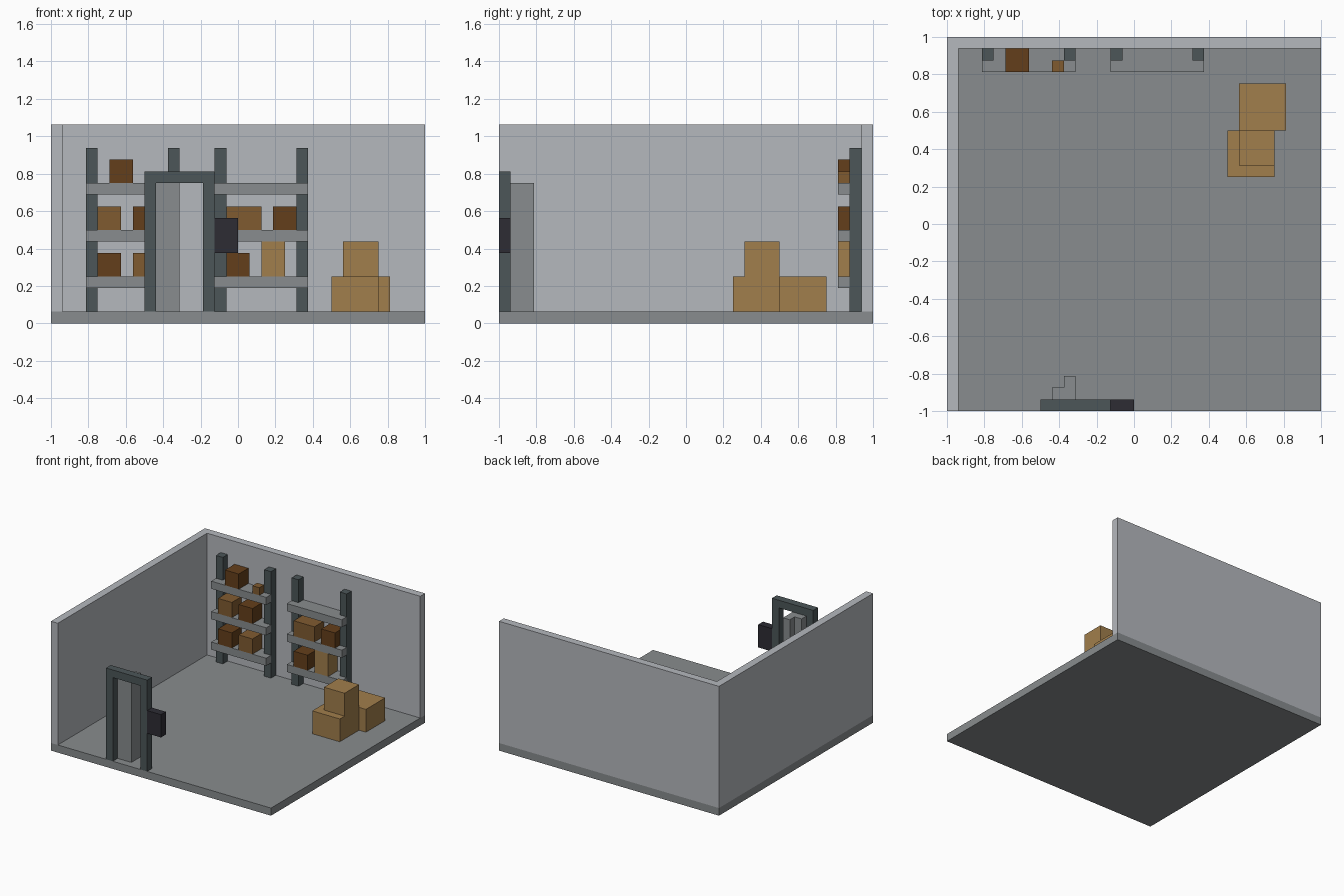
import bpy, bmesh

U = 1 / 16  # grid module: every part sits on a 1/16 unit grid

if "Cube" in bpy.data.objects:
    bpy.data.objects.remove(bpy.data.objects["Cube"], do_unlink=True)


def material(name, hex_colour):
    srgb = [int(hex_colour[i:i + 2], 16) / 255 for i in (0, 2, 4)]
    lin = [c / 12.92 if c <= 0.04045 else ((c + 0.055) / 1.055) ** 2.4 for c in srgb]
    m = bpy.data.materials.new(name)
    m.use_nodes = True
    m.diffuse_color = (*lin, 1)
    m.node_tree.nodes["Principled BSDF"].inputs["Base Color"].default_value = (*lin, 1)
    return m


wall_grey = material("wall light grey", "B5B8BD")
floor_grey = material("concrete grey", "888C8E")
steel = material("dark steel", "4C5658")
black = material("panel black", "2D2C34")
tan = material("light cardboard", "A17E4C")
brown = material("brown cardboard", "805B30")
dark_brown = material("dark cardboard", "643F1B")


def prism(name, outline, z0, z1, mat):
    """Extrude a counter-clockwise plan outline from z0 to z1, in grid units."""
    bm = bmesh.new()
    base = bm.faces.new([bm.verts.new((x * U, y * U, z0 * U)) for x, y in outline])
    top = bmesh.ops.extrude_face_region(bm, geom=[base])["geom"]
    verts = [g for g in top if isinstance(g, bmesh.types.BMVert)]
    bmesh.ops.translate(bm, verts=verts, vec=(0, 0, (z1 - z0) * U))
    bmesh.ops.recalc_face_normals(bm, faces=bm.faces)
    mesh = bpy.data.meshes.new(name)
    bm.to_mesh(mesh)
    bm.free()
    mesh.materials.append(mat)
    obj = bpy.data.objects.new(name, mesh)
    bpy.context.collection.objects.link(obj)
    return obj


def box(name, x0, x1, y0, y1, z0, z1, mat):
    return prism(name, [(x0, y0), (x1, y0), (x1, y1), (x0, y1)], z0, z1, mat)


# Room shell: floor and two walls
box("floor", -16, 16, -16, 16, 0, 1, floor_grey)
box("back_wall", -16, 16, 15, 16, 1, 17, wall_grey)
box("right_wall", -16, -15, -16, 15, 1, 17, wall_grey)

# Two racks: uprights against the wall, boards notched around them
for side, x in (("right", -13), ("left", -2)):
    for i, px in enumerate((x, x + 7)):
        box(f"{side}_rack_post_{i + 1}", px, px + 1, 14, 15, 1, 15, steel)
    board = [(x, 13), (x + 8, 13), (x + 8, 14), (x + 7, 14),
             (x + 7, 15), (x + 1, 15), (x + 1, 14), (x, 14)]
    for i, z in enumerate((3, 7, 11)):
        prism(f"{side}_rack_shelf_{i + 1}", board, z, z + 1, floor_grey)

# Boxes on the shelves: x start, width, depth, z start, height, colour
stock = [
    (-12, 2, 2, 4, 2, dark_brown), (-9, 2, 2, 4, 2, brown),
    (-12, 2, 2, 8, 2, brown), (-9, 2, 2, 8, 2, dark_brown),
    (-11, 2, 2, 12, 2, dark_brown), (-7, 1, 1, 12, 1, brown),
    (-1, 2, 2, 4, 2, dark_brown), (2, 2, 2, 4, 3, tan),
    (-1, 3, 2, 8, 2, brown), (3, 2, 2, 8, 2, dark_brown),
]
for i, (x, w, d, z, h, mat) in enumerate(stock):
    box(f"shelf_box_{i + 1}", x, x + w, 13, 13 + d, z, z + h, mat)

# Stack of crates on the floor
box("crate_front", 8, 12, 4, 8, 1, 4, tan)
box("crate_back", 9, 13, 8, 12, 1, 4, tan)
box("crate_top", 9, 12, 5, 8, 4, 7, tan)

# Doorway: two jambs and a lintel
box("door_jamb_right", -8, -7, -16, -15, 1, 12, steel)
box("door_jamb_left", -3, -2, -16, -15, 1, 12, steel)
box("door_lintel", -8, -2, -16, -15, 12, 13, steel)

# Open door leaf, stepped in plan
prism("door_leaf", [(-7, -15), (-5, -15), (-5, -13), (-6, -13), (-6, -14), (-7, -14)],
      1, 12, floor_grey)

# Control panel beside the doorway
box("control_panel", -2, 0, -16, -15, 6, 9, black)
